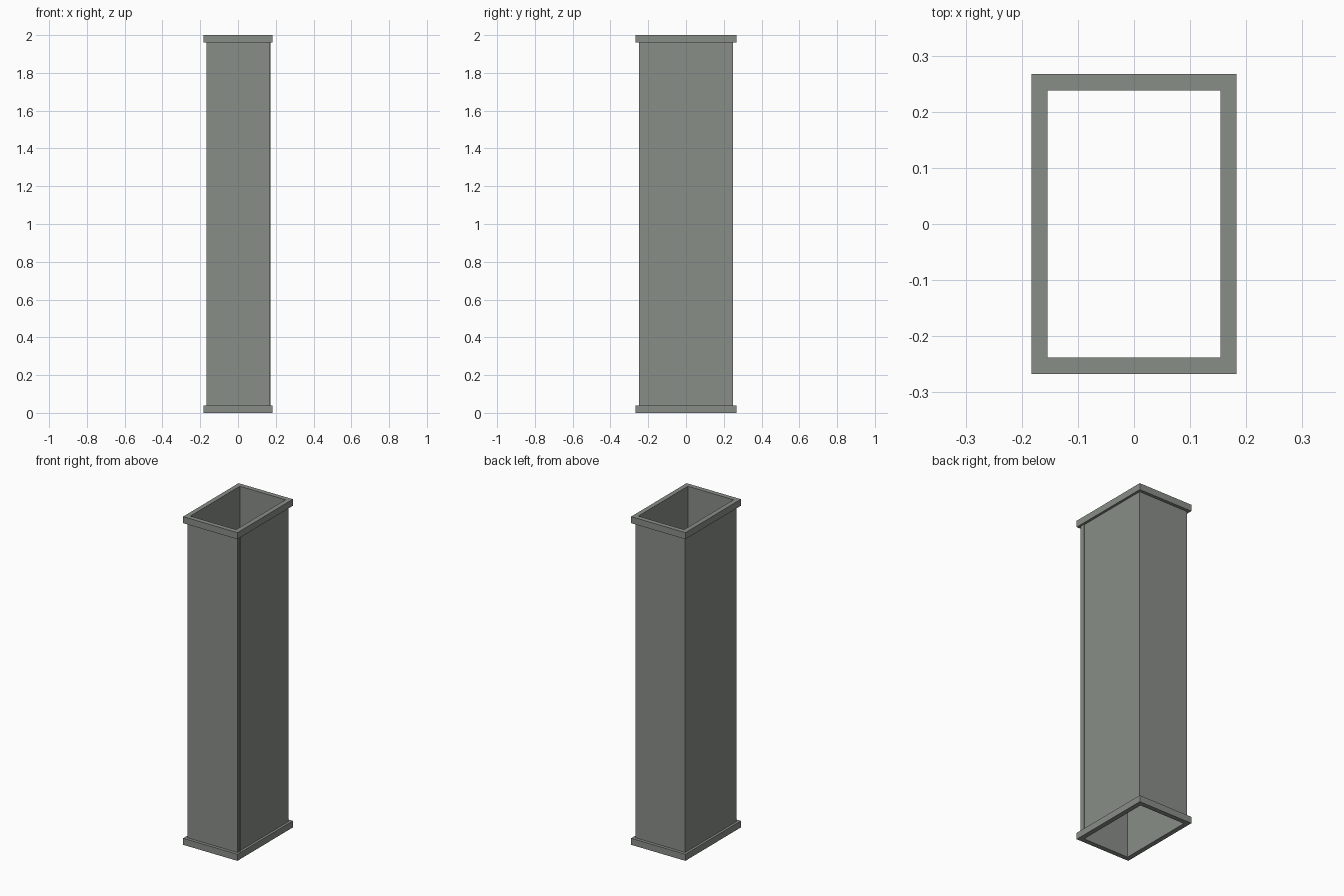
import bpy, bmesh

if "Cube" in bpy.data.objects:
    bpy.data.objects.remove(bpy.data.objects["Cube"])

steel = bpy.data.materials.new("galvanized grey")
steel.diffuse_color = (0.25, 0.27, 0.245, 1)
steel.use_nodes = True
steel.node_tree.nodes["Principled BSDF"].inputs["Base Color"].default_value = steel.diffuse_color


def add_object(name, bm):
    bmesh.ops.recalc_face_normals(bm, faces=bm.faces)
    mesh = bpy.data.meshes.new(name)
    bm.to_mesh(mesh)
    bm.free()
    mesh.materials.append(steel)
    bpy.context.collection.objects.link(bpy.data.objects.new(name, mesh))


def tube(name, sections):
    """Closed rectangular shell swept through (half x, half y, z) rings."""
    bm = bmesh.new()
    signs = ((-1, -1), (1, -1), (1, 1), (-1, 1))
    rings = [[bm.verts.new((sx * hx, sy * hy, z)) for sx, sy in signs]
             for hx, hy, z in sections]
    for a, b in zip(rings, rings[1:] + rings[:1]):
        for i in range(4):
            j = (i + 1) % 4
            bm.faces.new((a[i], a[j], b[j], b[i]))
    add_object(name, bm)


def box(name, lo, hi):
    bm = bmesh.new()
    bmesh.ops.create_cube(bm, size=1)
    for v in bm.verts:
        v.co = [(l + h) / 2 + c * (h - l) for l, h, c in zip(lo, hi, v.co)]
    add_object(name, bm)


# Duct with stepped end flanges and one continuous inner wall
IX, IY = 0.154, 0.238      # opening
BX, BY = 0.168, 0.248      # body
FX, FY = 0.183, 0.267      # flange
T = 0.04                   # flange height
tube("duct_body_with_flanges", [
    (IX, IY, 0), (FX, FY, 0), (FX, FY, T), (BX, BY, T),
    (BX, BY, 2 - T), (FX, FY, 2 - T), (FX, FY, 2), (IX, IY, 2)])

# Folded lock seam along the front right corner
box("seam_edge", (BX - 0.002, -0.250, T), (BX + 0.002, -0.234, 2 - T))
box("seam_fold", (BX - 0.002, -0.234, T), (BX + 0.005, -0.217, 2 - T))
